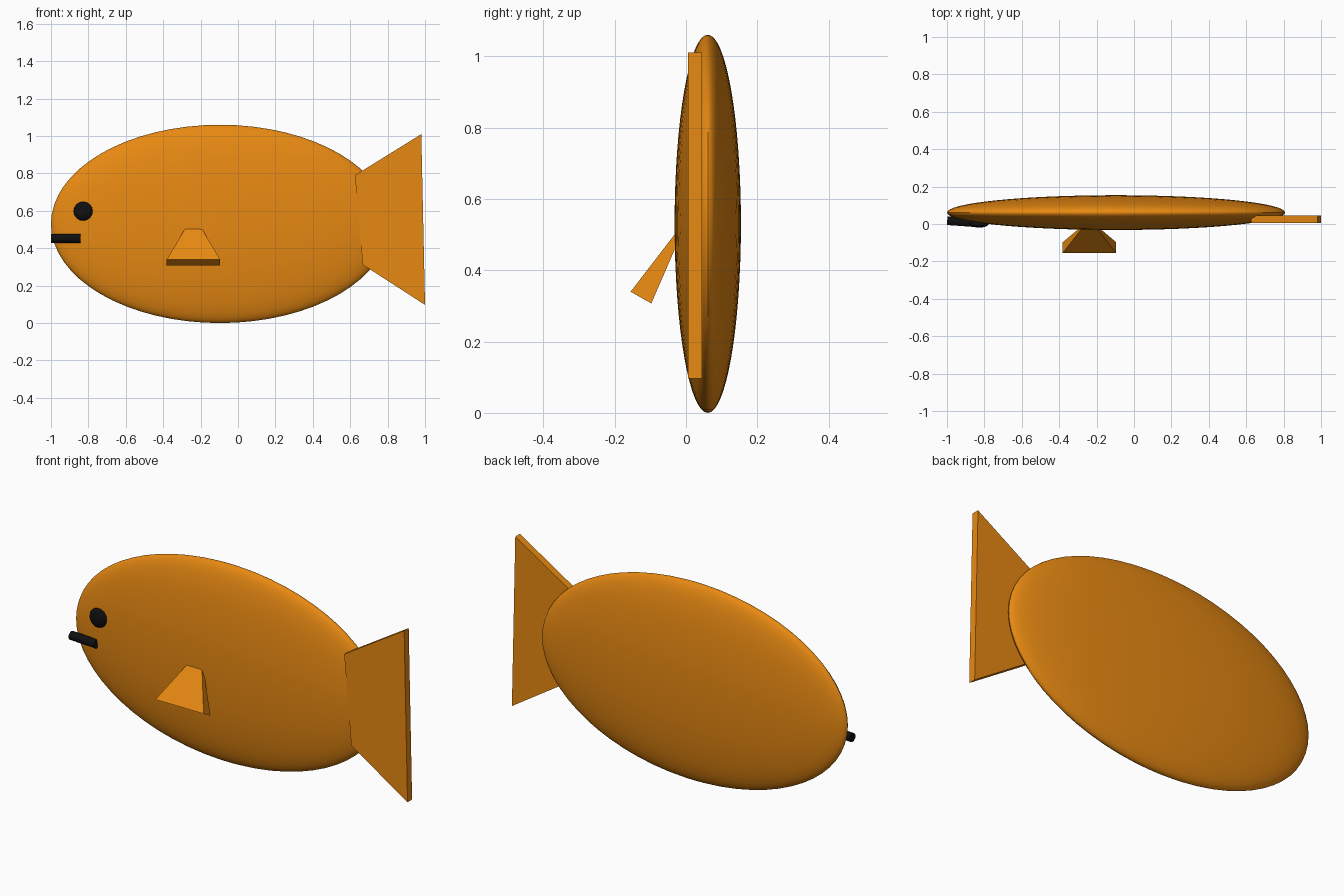
import bpy, math

if "Cube" in bpy.data.objects:
    bpy.data.objects.remove(bpy.data.objects["Cube"])


def material(name, rgb):
    m = bpy.data.materials.new(name)
    m.diffuse_color = (*rgb, 1)
    m.use_nodes = True
    m.node_tree.nodes["Principled BSDF"].inputs["Base Color"].default_value = m.diffuse_color
    return m


orange = material("orange", (0.80, 0.25, 0.006))
black = material("black", (0.005, 0.005, 0.005))


def finish(name, mat):
    ob = bpy.context.object
    ob.name = name
    ob.data.materials.append(mat)
    bpy.ops.object.shade_smooth_by_angle(angle=math.radians(35))
    return ob


def ellipsoid(name, loc, radii, segs, mat):
    bpy.ops.mesh.primitive_uv_sphere_add(segments=segs, ring_count=segs // 2, location=loc)
    bpy.context.object.scale = radii
    bpy.ops.object.transform_apply(location=False, rotation=False)
    return finish(name, mat)


def loft(name, a, b, mat):
    """Flat-sided block between two four-cornered ends."""
    faces = [(3, 2, 1, 0), (4, 5, 6, 7)]
    faces += [(i, (i + 1) % 4, (i + 1) % 4 + 4, i + 4) for i in range(4)]
    me = bpy.data.meshes.new(name)
    me.from_pydata(a + b, [], faces)
    ob = bpy.data.objects.new(name, me)
    bpy.context.collection.objects.link(ob)
    me.materials.append(mat)
    return ob


# Flattened body
ellipsoid("body", (-0.096, 0.061, 0.53), (0.904, 0.093, 0.53), 64, orange)

# Flaring tail plate
y0, y1 = 0.006, 0.045
loft("tail",
     [(0.667, y0, 0.312), (0.667, y1, 0.312), (0.625, y1, 0.79), (0.625, y0, 0.79)],
     [(1.0, y0, 0.097), (1.0, y1, 0.097), (0.98, y1, 1.01), (0.98, y0, 1.01)], orange)


# Side fin, widening outward and down from the body
def fin_end(s):
    ax, ay, az = -0.238, 0.0107, 0.5557
    h = 0.014 + 0.129 * s
    up = (ay - 0.166 * s, az - 0.216 * s)
    low = (ay - 0.108 * s, az - 0.249 * s)
    return [(ax - h, *up), (ax + h, *up), (ax + h, *low), (ax - h, *low)]


loft("side_fin", fin_end(0.18), fin_end(1.0), orange)

# Eye
ellipsoid("eye", (-0.828, 0.0, 0.598), (0.051, 0.019, 0.051), 16, black)

# Mouth rod
bpy.ops.mesh.primitive_cylinder_add(vertices=16, radius=0.023, depth=0.158,
                                    location=(-0.92, 0.012, 0.452),
                                    rotation=(0, math.pi / 2, math.radians(-4)))
finish("mouth", black)

# Keep all block faces pointing outward
for n in ("tail", "side_fin"):
    ob = bpy.data.objects[n]
    bpy.ops.object.select_all(action='DESELECT')
    ob.select_set(True)
    bpy.context.view_layer.objects.active = ob
    bpy.ops.object.mode_set(mode='EDIT')
    bpy.ops.mesh.select_all(action='SELECT')
    bpy.ops.mesh.normals_make_consistent(inside=False)
    bpy.ops.object.mode_set(mode='OBJECT')
